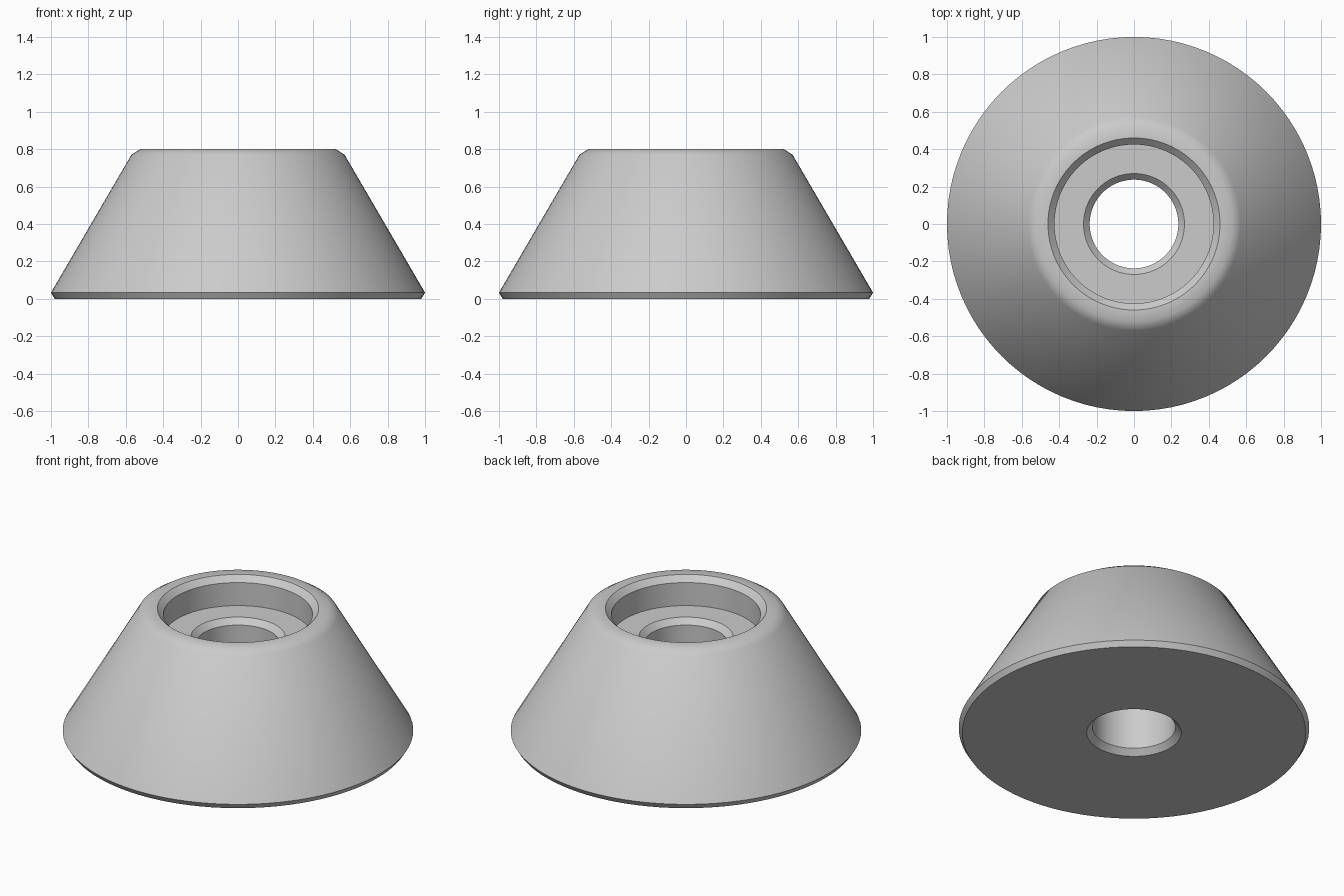
import bpy, bmesh, math
from mathutils import Vector

cube = bpy.data.objects.get("Cube")
if cube:
    bpy.data.objects.remove(cube, do_unlink=True)

SEGMENTS = 96

# Plain grey material
grey = bpy.data.materials.new("plain_grey")
grey.use_nodes = True
colour = (0.6, 0.6, 0.6, 1)
grey.diffuse_color = colour
grey.node_tree.nodes["Principled BSDF"].inputs["Base Color"].default_value = colour

# Closed cross-section (radius, height)
profile = [
    (0.27, 0), (0.98, 0), (1.0, 0.033),         # underside and lower bevel
    (0.57, 0.77), (0.523, 0.8), (0.46, 0.8),    # cone, upper bevel, rim
    (0.425, 0.765), (0.425, 0.62),              # recess wall
    (0.27, 0.62), (0.237, 0.585),               # recess floor, hole bevel
    (0.237, 0.035),                             # bore
]

# Revolve the section about the vertical axis
bm = bmesh.new()
verts = [bm.verts.new((r, 0, z)) for r, z in profile]
edges = [bm.edges.new((v, verts[(i + 1) % len(verts)])) for i, v in enumerate(verts)]
bmesh.ops.spin(bm, geom=verts + edges, cent=Vector(), axis=Vector((0, 0, 1)),
               angle=math.tau, steps=SEGMENTS, use_merge=False)
bmesh.ops.remove_doubles(bm, verts=bm.verts, dist=0.0001)
bmesh.ops.recalc_face_normals(bm, faces=bm.faces)

mesh = bpy.data.meshes.new("conical_foot")
bm.to_mesh(mesh)
bm.free()
mesh.materials.append(grey)
foot = bpy.data.objects.new("conical_foot", mesh)
bpy.context.collection.objects.link(foot)

# Smooth round walls and upper bevel, keep the other rims sharp
bpy.ops.object.select_all(action="DESELECT")
foot.select_set(True)
bpy.context.view_layer.objects.active = foot
bpy.ops.object.shade_smooth_by_angle(angle=math.radians(35))
